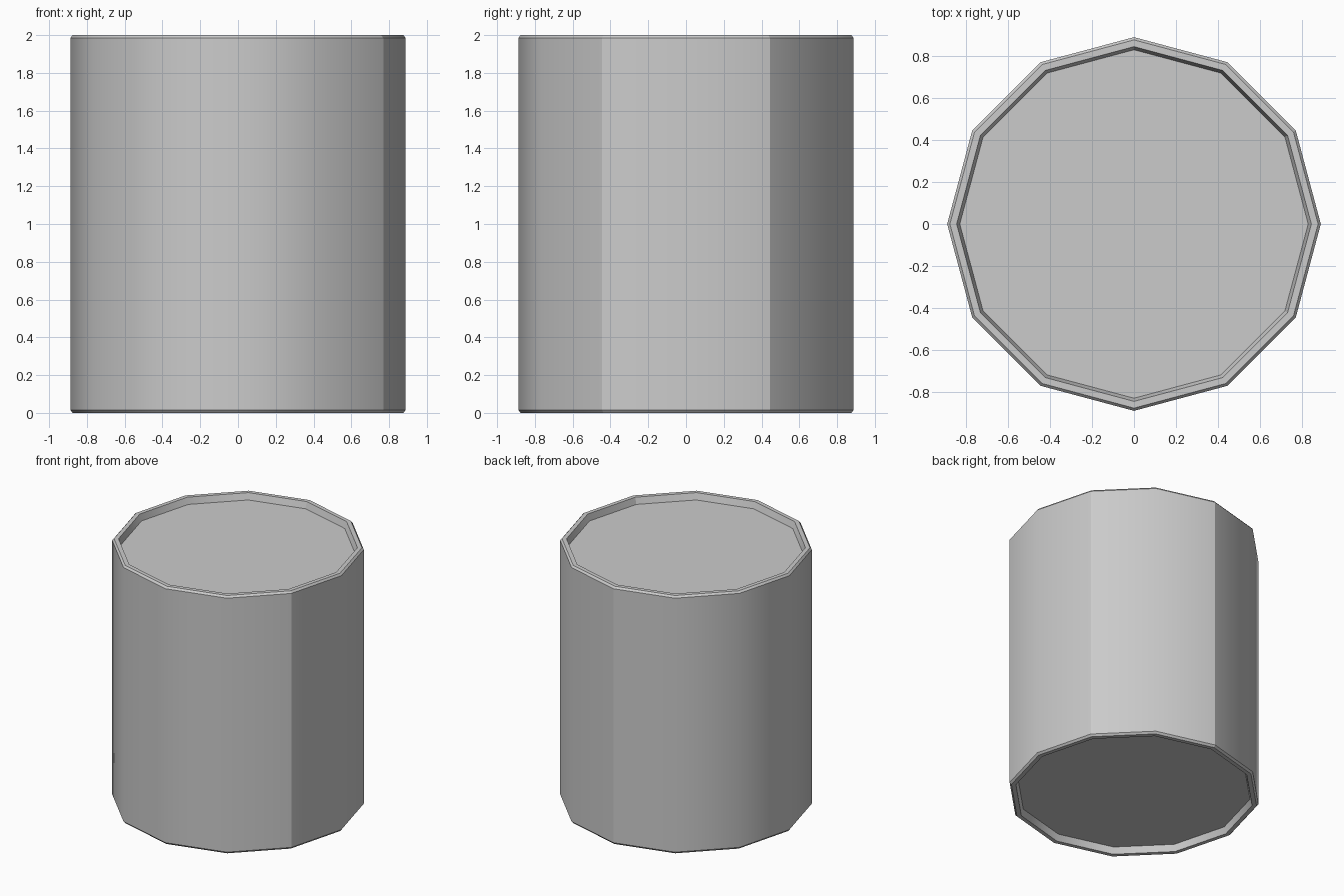
import bpy, bmesh
from math import sin, cos, radians

if "Cube" in bpy.data.objects:
    bpy.data.objects.remove(bpy.data.objects["Cube"])

SIDES = 12
# Half profile (radius, z) from the bottom panel up to the top panel
half = [(0.828, 0.05), (0.843, 0.0), (0.875, 0.0), (0.888, 0.015)]
profile = half + [(r, 2.0 - z) for r, z in reversed(half)]

bm = bmesh.new()

# Rings of the can body, spun around z
rings = []
for r, z in profile:
    ring = []
    for i in range(SIDES):
        a = radians(i * 360 / SIDES)
        ring.append(bm.verts.new((r * cos(a), r * sin(a), z)))
    rings.append(ring)

# Walls, chamfers and recessed rims
for lower, upper in zip(rings, rings[1:]):
    for i in range(SIDES):
        j = (i + 1) % SIDES
        bm.faces.new((lower[i], lower[j], upper[j], upper[i]))

# Sunken end panels
bm.faces.new(list(reversed(rings[0])))
bm.faces.new(rings[-1])

# Smooth wall, with hard creases at the rims and at three corners
for f in bm.faces:
    f.smooth = True
for e in bm.edges:
    e.smooth = False
for lower, upper in zip(rings, rings[1:]):
    for i in range(SIDES):
        if i not in (1, 3, 11):
            bm.edges.get((lower[i], upper[i])).smooth = True

mesh = bpy.data.meshes.new("can_body")
bm.to_mesh(mesh)
bm.free()
can = bpy.data.objects.new("can_body", mesh)
bpy.context.collection.objects.link(can)
